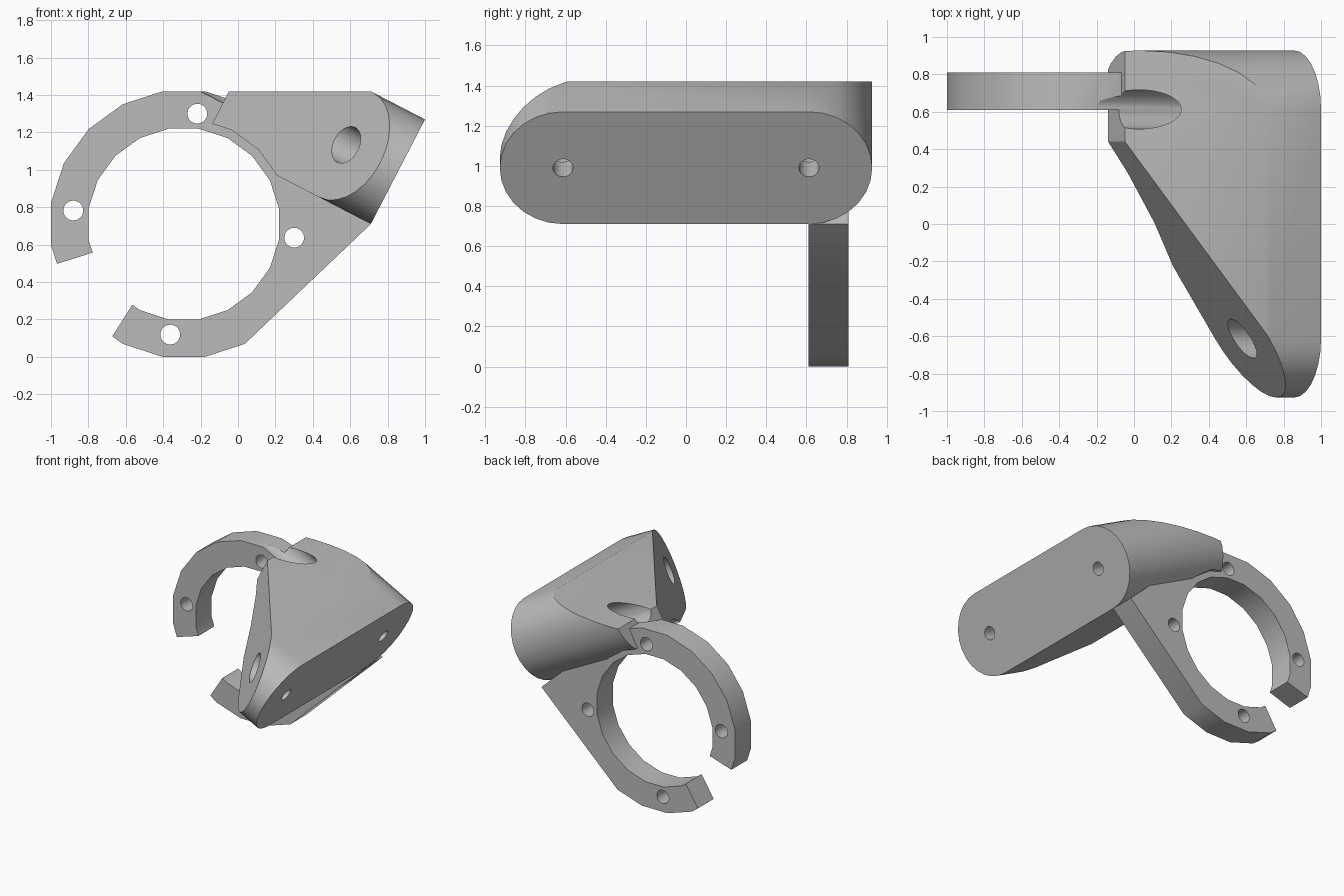
import bpy, bmesh
from math import sin, cos, pi, radians, tan
from mathutils import Vector

if "Cube" in bpy.data.objects:
    bpy.data.objects.remove(bpy.data.objects["Cube"], do_unlink=True)

grey = bpy.data.materials.new("plain grey")
grey.use_nodes = True
grey.diffuse_color = (0.5, 0.5, 0.5, 1)
grey.node_tree.nodes["Principled BSDF"].inputs["Base Color"].default_value = (0.5, 0.5, 0.5, 1)

RING = Vector((-0.29, 0, 0.71))      # ring centre
FACE = Vector((0.855, 0, 0.99))      # centre of the tilted mounting face
UP = Vector((0.46, 0, 0.888)).normalized()
OUT = Vector((UP.z, 0, -UP.x))       # mounting face normal
SIDE = Vector((0, 1, 0))


def prism(name, points, offset, cuts=()):
    """Extrude a closed outline, then slice it by planes (point, removed side)."""
    bm = bmesh.new()
    face = bm.faces.new([bm.verts.new(p) for p in points])
    new = bmesh.ops.extrude_face_region(bm, geom=[face])["geom"]
    bmesh.ops.translate(bm, vec=offset, verts=[v for v in new if isinstance(v, bmesh.types.BMVert)])
    for point, normal in cuts:
        res = bmesh.ops.bisect_plane(bm, geom=bm.verts[:] + bm.edges[:] + bm.faces[:],
                                     plane_co=point, plane_no=normal, clear_outer=True)
        rim = [e for e in res["geom_cut"] if isinstance(e, bmesh.types.BMEdge)]
        bmesh.ops.contextual_create(bm, geom=rim)
    bmesh.ops.recalc_face_normals(bm, faces=bm.faces[:])
    mesh = bpy.data.meshes.new(name)
    bm.to_mesh(mesh)
    bm.free()
    mesh.materials.append(grey)
    obj = bpy.data.objects.new(name, mesh)
    bpy.context.collection.objects.link(obj)
    return obj


def circle(centre, a, b, radius, n=24):
    return [centre + radius * (a * cos(2 * pi * (i + 0.5) / n) + b * sin(2 * pi * (i + 0.5) / n))
            for i in range(n)]


def combine(target, tool, operation):
    """Apply a boolean and throw the tool away."""
    mod = target.modifiers.new(operation, 'BOOLEAN')
    mod.object, mod.operation, mod.solver = tool, operation, 'EXACT'
    bpy.context.view_layer.objects.active = target
    bpy.ops.object.modifier_apply(modifier=mod.name)
    bpy.data.objects.remove(tool, do_unlink=True)


def ring_point(angle, apothem, y):
    """Point on a 20-sided ring outline at any angle in degrees."""
    r = apothem / cos(radians((angle + 9) % 18 - 9))
    a = radians(angle)
    return RING + Vector((r * cos(a), y, r * sin(a)))


# Open ring plate with a pointed web that reaches under the block
start, end = -122.5, 197.4
corners = [9 + 18 * k for k in range(-7, 11)]
angles = [start] + [a for a in corners if start < a < end] + [end]
tip = Vector((0.71, 0.61, 0.71))
outer = []
for a in angles:
    if not -50 < a < 50:
        outer.append(ring_point(a, 0.71, 0.61))
    elif tip not in outer:
        outer.append(tip)
inner = [ring_point(a, 0.51, 0.61) for a in reversed(angles)]
plate = prism("ring_plate", outer + inner, Vector((0, 0.2, 0)))

# Mounting block: a slot-shaped bar trimmed by a level top and a slanted front
R = 0.315
outline = []
for sign in (1, -1):
    for i in range(15):
        t = pi * i / 14 - pi / 2
        outline.append(FACE + sign * (SIDE * (0.613 + R * cos(t)) + UP * R * sin(t)))
body = prism("mounting_block", outline, -OUT, cuts=[
    (Vector((0, 0, 1.42)), Vector((0, 0, 1))),
    (FACE - OUT + SIDE * 0.44, -(SIDE + OUT * 1.53)),
])

# Clearance around the ring opening, then join the plate
bore = prism("bore", [ring_point(9 + 18 * k, 0.557, -1.5) for k in range(20)], Vector((0, 3, 0)))
combine(body, bore, 'DIFFERENCE')
combine(body, plate, 'UNION')

# Two counterbored screw holes through the block
for y in (-0.613, 0.613):
    for radius, near, far in ((0.05, -0.1, 0.2), (0.105, 0.16, 1.6)):
        centre = FACE + SIDE * y - OUT * near
        hole = prism("screw_hole", circle(centre, SIDE, UP, radius), -OUT * (far - near))
        combine(body, hole, 'DIFFERENCE')

# Four small holes around the ring
for k in range(4):
    a = radians(83 + 90 * k)
    centre = RING + Vector((0.595 * cos(a), 0.5, 0.595 * sin(a)))
    hole = prism("ring_hole", circle(centre, Vector((1, 0, 0)), Vector((0, 0, 1)), 0.053),
                 Vector((0, 0.4, 0)))
    combine(body, hole, 'DIFFERENCE')

body.name = "ring_bracket"
bpy.ops.object.select_all(action='DESELECT')
body.select_set(True)
bpy.context.view_layer.objects.active = body
bpy.ops.object.shade_smooth_by_angle(angle=radians(30))
